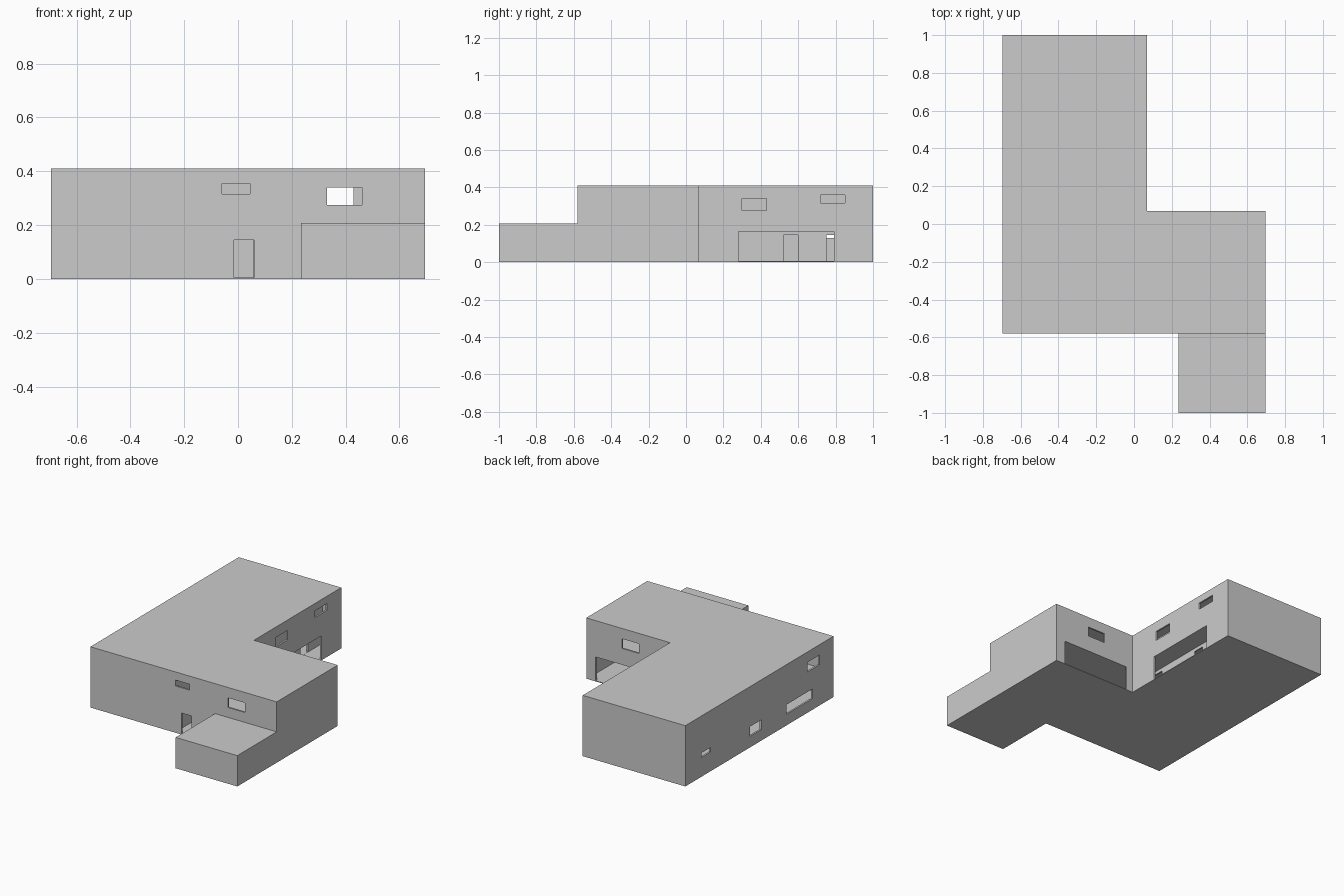
import bpy, bmesh

if "Cube" in bpy.data.objects:
    bpy.data.objects.remove(bpy.data.objects["Cube"])

T = 0.012            # wall thickness
X0, X1, XW = -0.695, 0.695, 0.07
Y0, Y1, YW = -0.58, 1.0, 0.07
H = 0.41
P0, P1 = -0.07, -0.06   # inner partition wall


def prism(name, pts, z0, z1):
    """Extrude a flat outline (counter-clockwise) upward."""
    bm = bmesh.new()
    base = bm.faces.new([bm.verts.new((x, y, z0)) for x, y in pts])
    ext = bmesh.ops.extrude_face_region(bm, geom=[base])
    top = [v for v in ext["geom"] if isinstance(v, bmesh.types.BMVert)]
    bmesh.ops.translate(bm, verts=top, vec=(0, 0, z1 - z0))
    bmesh.ops.recalc_face_normals(bm, faces=bm.faces)
    me = bpy.data.meshes.new(name)
    bm.to_mesh(me)
    bm.free()
    ob = bpy.data.objects.new(name, me)
    bpy.context.collection.objects.link(ob)
    return ob


def ell(x0, x1, xw, y0, y1, yw):
    return [(x0, y0), (x1, y0), (x1, yw), (xw, yw), (xw, y1), (x0, y1)]


def rect(x0, x1, y0, y1):
    return [(x0, y0), (x1, y0), (x1, y1), (x0, y1)]


def cut(target, pts, z0, z1):
    cutter = prism("cutter", pts, z0, z1)
    cutter.hide_render = True
    m = target.modifiers.new("cut", "BOOLEAN")
    m.operation = "DIFFERENCE"
    m.solver = "EXACT"
    m.object = cutter
    bpy.context.view_layer.objects.active = target
    bpy.ops.object.modifier_apply(modifier=m.name)
    bpy.data.objects.remove(cutter, do_unlink=True)


# L-shaped house body
house = prism("house", ell(X0, X1, XW, Y0, Y1, YW), 0, H)

# Rooms on two storeys, left and right of the partition
for z0, z1 in ((0.005, 0.167), (0.177, H - T)):
    cut(house, rect(X0 + T, P0, Y0 + T, Y1 - T), z0, z1)
    cut(house, ell(P1, X1 - T, XW - T, Y0 + T, Y1 - T, YW - T), z0, z1)

E = 0.02
# Openings in walls facing along x: (wall x range), y0, y1, z0, z1
right = (XW - E, XW + E)
left = (X0 - E, X0 + E)
inner = (P0 - 0.01, P1 + 0.01)
for (a, b), y0, y1, z0, z1 in (
        (right, 0.28, 0.79, 0.005, 0.165),
        (right, 0.30, 0.43, 0.275, 0.34),
        (right, 0.72, 0.85, 0.315, 0.36),
        (left, -0.43, -0.30, 0.275, 0.34),
        (left, -0.355, -0.08, 0.075, 0.14),
        (left, 0.19, 0.31, 0.075, 0.14),
        (left, 0.73, 0.83, 0.13, 0.16),
        (inner, 0.12, 0.20, 0.0055, 0.145),
        (inner, 0.52, 0.60, 0.0055, 0.145),
        (inner, 0.75, 0.83, 0.0055, 0.145)):
    cut(house, rect(a, b, y0, y1), z0, z1)

# Openings in walls facing along y: front door and windows, rear of the wing
front = (Y0 - E, Y0 + E)
wing = (YW - E, YW + E)
for (a, b), x0, x1, z0, z1 in (
        (front, -0.015, 0.06, 0.005, 0.145),
        (front, -0.06, 0.045, 0.315, 0.355),
        (front, 0.33, 0.46, 0.275, 0.34),
        (wing, 0.12, 0.625, 0.005, 0.165),
        (wing, 0.30, 0.43, 0.275, 0.34)):
    cut(house, rect(x0, x1, a, b), z0, z1)

# Low front annex
prism("annex", rect(0.235, X1, -1.0, Y0), 0, 0.208)
